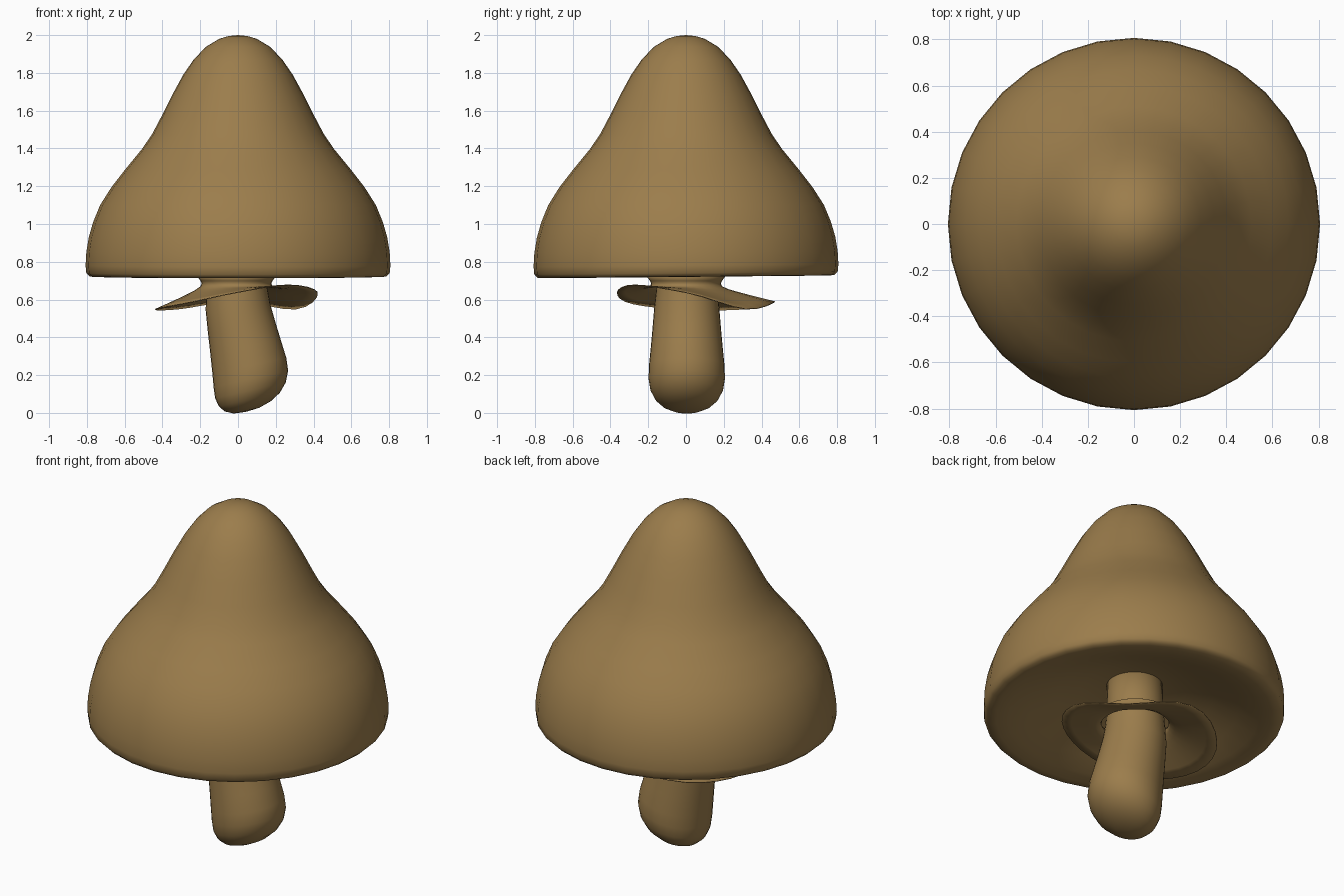
import bpy, math
from mathutils import Vector

if "Cube" in bpy.data.objects:
    bpy.data.objects.remove(bpy.data.objects["Cube"])

SEG = 32
brown = bpy.data.materials.new("mushroom_brown")
brown.diffuse_color = (0.33, 0.205, 0.072, 1)
brown.use_nodes = True
brown.node_tree.nodes["Principled BSDF"].inputs["Base Color"].default_value = brown.diffuse_color


def ring(r, z):
    return [Vector((r * math.cos(2 * math.pi * i / SEG), r * math.sin(2 * math.pi * i / SEG), z))
            for i in range(SEG)]


def loft(name, rings, start=None, end=None):
    """Skin rings of points, with optional pole points at either end."""
    verts = [p for rg in rings for p in rg]
    faces = []
    for k in range(len(rings) - 1):
        a, b = k * SEG, (k + 1) * SEG
        for i in range(SEG):
            j = (i + 1) % SEG
            faces.append((a + i, a + j, b + j, b + i))
    if start is not None:
        verts.append(start)
        faces += [(len(verts) - 1, (i + 1) % SEG, i) for i in range(SEG)]
    if end is not None:
        verts.append(end)
        o = (len(rings) - 1) * SEG
        faces += [(len(verts) - 1, o + i, o + (i + 1) % SEG) for i in range(SEG)]
    me = bpy.data.meshes.new(name)
    me.from_pydata(verts, [], faces)
    me.materials.append(brown)
    for p in me.polygons:
        p.use_smooth = True
    ob = bpy.data.objects.new(name, me)
    bpy.context.collection.objects.link(ob)
    return ob


# Bell-shaped cap with a hollow underside, from the inside centre to the tip
profile = [(0.14, 0.915), (0.28, 0.885), (0.42, 0.835), (0.56, 0.775), (0.67, 0.735),
           (0.74, 0.72), (0.785, 0.722), (0.803, 0.74), (0.807, 0.78), (0.803, 0.85), (0.79, 0.93),
           (0.767, 1.01), (0.73, 1.10), (0.67, 1.195), (0.60, 1.285), (0.51, 1.395),
           (0.455, 1.475), (0.405, 1.57), (0.35, 1.68), (0.29, 1.79), (0.235, 1.87),
           (0.17, 1.938), (0.10, 1.98), (0.05, 1.995)]
rows = [ring(r, z) for r, z in profile]
for rg in rows:
    for p in rg:
        p.z += 0.01 * p.y * max(0, 1.2 - p.z) / 0.5   # slightly skewed rim
loft("cap", rows, Vector((0, 0, 0.92)), Vector((0, 0, 2.0)))

# Leaning stem with a rounded foot: (centre x, z, radius, tilt)
path = [(0.045, 0.012, 0.07, 0.22), (0.052, 0.035, 0.125, 0.22), (0.06, 0.07, 0.165, 0.22),
        (0.066, 0.12, 0.192, 0.22), (0.068, 0.18, 0.202, 0.22), (0.06, 0.25, 0.20, 0.21),
        (0.04, 0.35, 0.19, 0.19), (0.02, 0.45, 0.181, 0.15), (0.0, 0.56, 0.172, 0.08),
        (-0.005, 0.65, 0.162, 0.03), (-0.005, 0.75, 0.152, 0), (0, 0.95, 0.15, 0)]
rows = []
for cx, cz, r, t in path:
    rows.append([Vector((cx + p.x * math.cos(t), 0.004 + p.y, cz + p.x * math.sin(t)))
                 for p in ring(r, 0)])
loft("stem", rows, Vector((0.04, 0.004, 0.005)), Vector((0, 0, 0.96)))

# Wavy skirt around the stem; edge radius and height every 45 degrees
edge_r = [0.43, 0.445, 0.47, 0.44, 0.43, 0.40, 0.365, 0.385]
edge_z = [0.637, 0.55, 0.588, 0.55, 0.548, 0.578, 0.637, 0.677]


def periodic(vals, i):
    """Smooth cyclic interpolation of eight values."""
    t = i * 8 / SEG
    k, f = int(t), t - int(t)
    a, b, c, d = (vals[(k + o) % 8] for o in (-1, 0, 1, 2))
    return b + 0.5 * f * (c - a + f * (2 * a - 5 * b + 4 * c - d + f * (3 * (b - c) + d - a)))


rows = [ring(0.205, 0.722), ring(0.188, 0.70), ring(0.182, 0.685), ring(0.19, 0.668)]
for f in (0.12, 0.3, 0.5, 0.75, 1.0):
    rg = ring(1, 0)
    for i, p in enumerate(rg):
        r = 0.19 + (periodic(edge_r, i) - 0.19) * f
        z = 0.664 + (periodic(edge_z, i) - 0.664) * f ** 0.9
        rg[i] = Vector((p.x * r, p.y * r, z))
    rows.append(rg)
for rg in rows:
    for p in rg:
        p.x -= 0.008
skirt = loft("skirt", rows)
mod = skirt.modifiers.new("thickness", "SOLIDIFY")
mod.thickness = 0.005
mod.offset = 0
